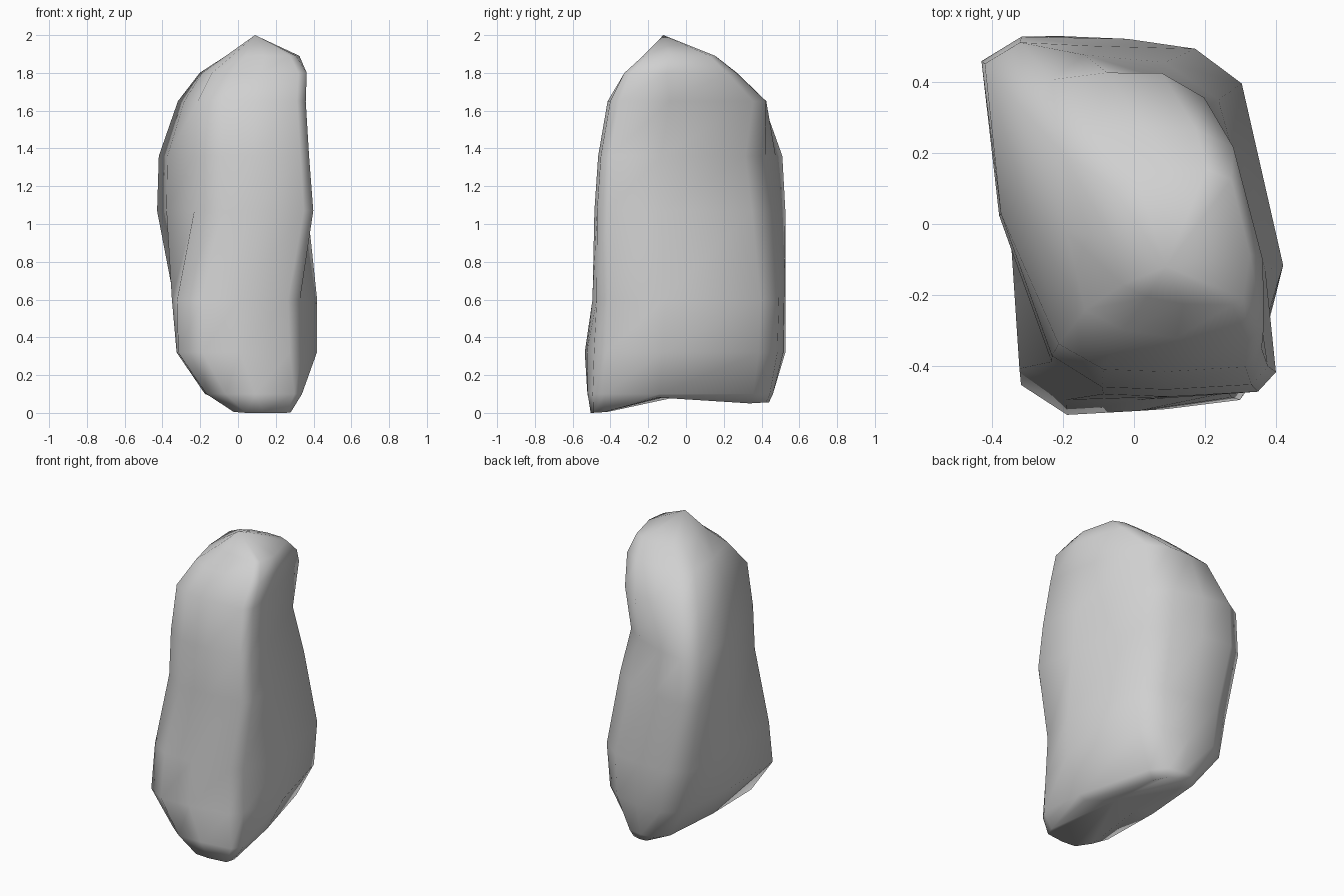
import bpy
import bmesh
from mathutils import Vector

cube = bpy.data.objects.get("Cube")
if cube:
    bpy.data.objects.remove(cube, do_unlink=True)

# Plain stone colour
stone = bpy.data.materials.new("pale_grey_stone")
stone.use_nodes = True
colour = (0.63, 0.63, 0.63, 1)
stone.diffuse_color = colour
stone.node_tree.nodes["Principled BSDF"].inputs["Base Color"].default_value = colour

# Height, then front-left, front-right, back-right and back-left corners
LEVELS = [
    (.03, (-.02, -.5), (.29, -.49), (.12, .42), (-.05, .44)),
    (.1, (-.17, -.53), (.35, -.49), (.16, .44), (-.14, .46)),
    (.32, (-.32, -.55), (.34, -.48), (.28, .47), (-.29, .54)),
    (.6, (-.32, -.5), (.33, -.47), (.3, .48), (-.34, .54)),
    (1.07, (-.21, -.48), (.41, -.47), (.22, .43), (-.45, .55)),
    (1.36, (-.21, -.46), (.39, -.45), (.16, .39), (-.44, .54)),
    (1.65, (-.2, -.41), (.37, -.4), (.18, .43), (-.33, .4)),
    (1.8, (-.13, -.29), (.37, -.33), (.27, .27), (-.21, .25)),
    (1.89, (-.03, -.2), (.31, -.23), (.27, .16), (-.06, .13)),
]
# Chamfer share at both ends of the front, right, back and left sides
CUTS = ((.2, .1), (.06, .09), (.2, .2), (.09, .09))


def rounded_ring(z, *corners):
    """Chamfer each corner and bow each side outward."""
    points = []
    corners = [Vector((x, y, z)) for x, y in corners]
    on_ground = z < .05
    flank = .1 if .2 < z < .8 else .03
    left_flank = .05 if .8 < z < 1.5 else .02
    bows = (.01, flank, .01, left_flank)
    for i, (a, cut, bow) in enumerate(zip(corners, CUTS, bows)):
        b = corners[(i + 1) % 4]
        side = b - a
        outward = Vector((side.y, -side.x, 0)).normalized()
        middle = a.lerp(b, .37 if i == 1 else .5) + outward * bow
        if on_ground and i % 2:
            middle.z += .06          # arch between front and back feet
        points += [a.lerp(b, cut[0]), middle, a.lerp(b, 1 - cut[1])]
    if on_ground:
        for p in points:
            p.z += .06 * p.y         # front foot is the lowest
    return points


# Lofted boulder body
bm = bmesh.new()
rings = [[bm.verts.new(p) for p in rounded_ring(*level)] for level in LEVELS]
count = len(rings[0])
for low, high in zip(rings, rings[1:]):
    for i in range(count):
        j = (i + 1) % count
        bm.faces.new((low[i], low[j], high[j], high[i]))

# Peak and hollow underside
peak = bm.verts.new((.09, -.12, 2))
hollow = bm.verts.new((.1, -.05, .1))
for i in range(count):
    j = (i + 1) % count
    bm.faces.new((rings[-1][i], rings[-1][j], peak))
    bm.faces.new((rings[0][j], rings[0][i], hollow))

bmesh.ops.recalc_face_normals(bm, faces=bm.faces)
mesh = bpy.data.meshes.new("boulder")
bm.to_mesh(mesh)
bm.free()
mesh.materials.append(stone)
mesh.shade_smooth()
boulder = bpy.data.objects.new("boulder", mesh)
bpy.context.collection.objects.link(boulder)
